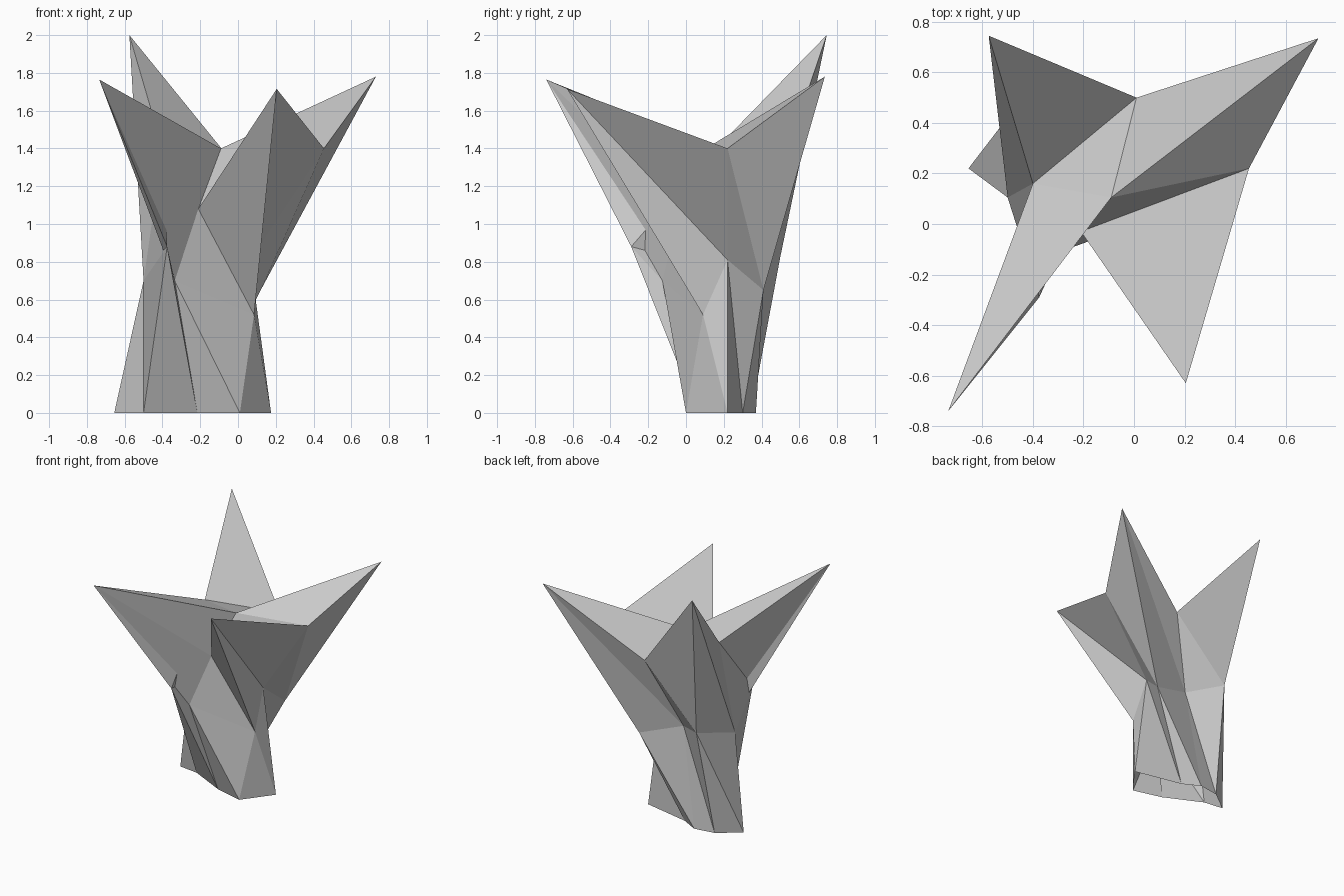
import bpy
import bmesh

cube = bpy.data.objects.get("Cube")
if cube:
    bpy.data.objects.remove(cube, do_unlink=True)

# One plain grey for the whole stump
grey = bpy.data.materials.new("stump_grey")
grey.use_nodes = True
colour = (0.59, 0.59, 0.59, 1)
grey.diffuse_color = colour
grey.node_tree.nodes["Principled BSDF"].inputs["Base Color"].default_value = colour

# Rings run clockwise from above, starting at the right-hand valley
ground_ring = [
    (-.655, .22, 0), (-.49, .345, 0), (-.33, .37, 0), (-.2, .3, 0),
    (.175, .22, 0), (.01, 0, 0), (-.215, .06, 0), (-.5, .2, 0),
]
waist_ring = [
    (-.5, .105, .7), (-.44, .5, .83), (-.21, .33, .76), (.12, .41, .65),
    (.065, .22, .81), (.085, .09, .52), (-.335, -.125, .7), (-.375, -.29, .88),
]
# Crown alternates valley, tip, valley, tip
crown_ring = [
    (-.4, .16, 1.4), (-.575, .745, 2), (.01, .5, 1.28), (.73, .735, 1.78),
    (.455, .22, 1.4), (.205, -.63, 1.715), (-.21, -.03, 1.08), (-.735, -.74, 1.765),
]
crown_centre = (-.09, .105, 1.4)


def folded_panel(bm, a, b, c, d):
    """Four-cornered panel creased from a to c."""
    bm.faces.new((a, b, c))
    bm.faces.new((a, c, d))


def bridge(bm, lower, upper):
    """Join two rings with outward-facing folded panels."""
    count = len(lower)
    for i in range(count):
        j = (i + 1) % count
        folded_panel(bm, lower[i], upper[i], upper[j], lower[j])


bm = bmesh.new()
ground, waist, crown = (
    [bm.verts.new(point) for point in ring]
    for ring in (ground_ring, waist_ring, crown_ring)
)

# Trunk and flaring spikes, open underneath
bridge(bm, ground, waist)
bridge(bm, waist, crown)

# Inner face of each spike: creased along its length or across its root by turns
centre = bm.verts.new(crown_centre)
for tip in range(1, len(crown), 2):
    before, after = crown[tip - 1], crown[(tip + 1) % len(crown)]
    if tip % 4 == 1:
        folded_panel(bm, after, crown[tip], before, centre)
    else:
        folded_panel(bm, centre, after, crown[tip], before)

mesh = bpy.data.meshes.new("broken_stump")
bm.to_mesh(mesh)
bm.free()
mesh.materials.append(grey)
stump = bpy.data.objects.new("broken_stump", mesh)
bpy.context.collection.objects.link(stump)
